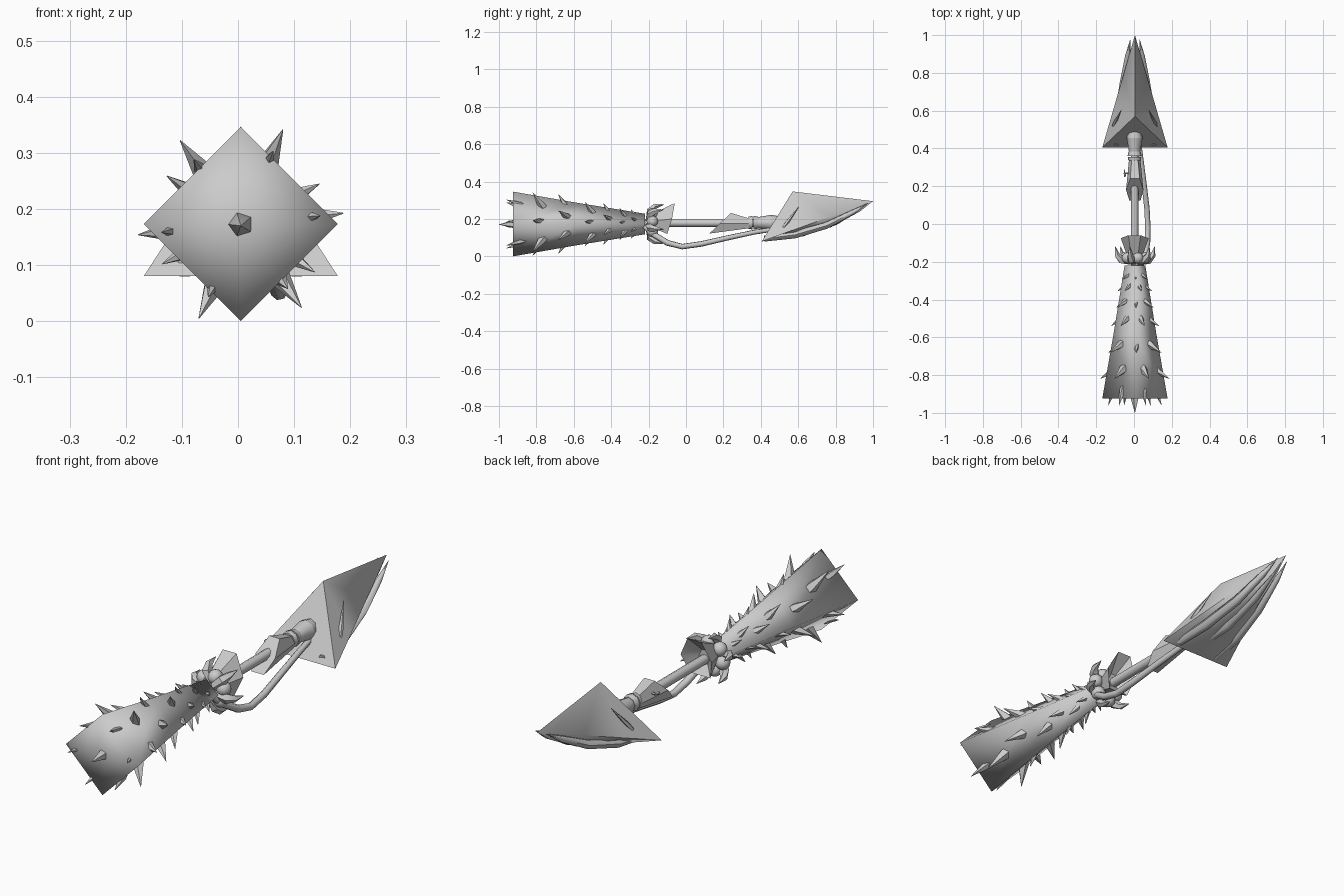
import bpy, bmesh, math
from mathutils import Vector

if "Cube" in bpy.data.objects:
    bpy.data.objects.remove(bpy.data.objects["Cube"])

CX, CZ = 0.005, 0.173          # long axis of the weapon
grey = bpy.data.materials.new("grey")
grey.diffuse_color = (0.6, 0.6, 0.6, 1)
grey.use_nodes = True
grey.node_tree.nodes["Principled BSDF"].inputs["Base Color"].default_value = grey.diffuse_color


def finish(name, bm, smooth=None):
    """Turn a bmesh into an object; smooth is the sharp-edge angle in degrees."""
    bmesh.ops.recalc_face_normals(bm, faces=bm.faces)
    me = bpy.data.meshes.new(name)
    bm.to_mesh(me)
    bm.free()
    me.materials.append(grey)
    ob = bpy.data.objects.new(name, me)
    bpy.context.collection.objects.link(ob)
    if smooth:
        bpy.ops.object.select_all(action='DESELECT')
        ob.select_set(True)
        bpy.context.view_layer.objects.active = ob
        if smooth >= 180:
            bpy.ops.object.shade_smooth()
        else:
            bpy.ops.object.shade_smooth_by_angle(angle=math.radians(smooth))
    return ob


def loft(bm, rings, cap=True):
    """Skin a list of rings; the ends close onto a centre vertex."""
    vs = [[bm.verts.new(p) for p in r] for r in rings]
    n = len(vs[0])
    for a, b in zip(vs, vs[1:]):
        for i in range(n):
            j = (i + 1) % n
            bm.faces.new((a[i], a[j], b[j], b[i]))
    if cap:
        for r in (vs[0], vs[-1]):
            c = bm.verts.new(sum((v.co for v in r), Vector()) / n)
            for i in range(n):
                bm.faces.new((r[i], r[(i + 1) % n], c))


def tube(bm, path, radii, n=6):
    """Sweep an n-sided section along a path with varying radius."""
    pts = [Vector(p) for p in path]
    rings = []
    for k, p in enumerate(pts):
        t = (pts[min(k + 1, len(pts) - 1)] - pts[max(k - 1, 0)]).normalized()
        ref = Vector((0, 0, 1)) if abs(t.z) < 0.9 else Vector((1, 0, 0))
        u = t.cross(ref).normalized()
        w = u.cross(t)
        rings.append([p + radii[k] * (u * math.cos(2 * math.pi * i / n)
                                      + w * math.sin(2 * math.pi * i / n)) for i in range(n)])
    loft(bm, rings)


def spike(bm, base, tip, r, n=5):
    """Five-sided thorn, widest a little above its root."""
    b, t = Vector(base), Vector(tip)
    tube(bm, [b, b.lerp(t, 0.25), t], [r * 0.8, r, 0.0008], n)


def polar(deg, r, y):
    a = math.radians(deg)
    return Vector((CX + r * math.cos(a), y, CZ + r * math.sin(a)))


def ring(y, r, n=4, start=0):
    return [polar(start + 360 * i / n, r, y) for i in range(n)]


# Square club head, corners up, down, left and right
bm = bmesh.new()
loft(bm, [ring(-0.925, 0.173), ring(-0.58, 0.113), ring(-0.22, 0.055)])
finish("club_head", bm, 180)

# Thorns: staggered rings of six, shrinking toward the shaft
bm = bmesh.new()
rows = [(-0.80, 0.184, 0.024), (-0.665, 0.157, 0.021), (-0.525, 0.127, 0.018),
        (-0.43, 0.110, 0.015), (-0.345, 0.092, 0.013), (-0.285, 0.078, 0.011)]
for k, (y, r, w) in enumerate(rows):
    for i in range(6):
        a = 6 + 60 * i + (21 if k % 2 else 0)
        spike(bm, polar(a, r * 0.42, y + w * 2), polar(a, r, y - w * 0.8), w)
for i in range(6):
    spike(bm, polar(6 + 60 * i, 0.105, -0.86), polar(6 + 60 * i, 0.142, -0.96), 0.016)
spike(bm, (CX, -0.90, CZ), (CX, -1.0, CZ - 0.003), 0.022)
finish("club_thorns", bm, 40)

# Beads and claws where the club joins the shaft
bm = bmesh.new()
for i in range(6):
    c = polar(15 + 60 * i, 0.055, -0.18)
    g = bmesh.ops.create_icosphere(bm, subdivisions=2, radius=0.031)
    bmesh.ops.translate(bm, verts=g["verts"], vec=c)
finish("collar_beads", bm, 180)
bm = bmesh.new()
for i in range(6):
    a = 45 + 60 * i
    tube(bm, [polar(a, 0.03, -0.20), polar(a, 0.075, -0.19),
              polar(a, 0.098, -0.165), polar(a, 0.108, -0.118)],
         [0.018, 0.022, 0.015, 0.001], 5)
finish("collar_claws", bm, 40)

# Flared cup, its rim raised on the top side
bm = bmesh.new()
rim = [(-0.045, -0.10, 0.12), (0.05, -0.10, 0.12), (0.078, -0.075, 0.20),
       (0.035, -0.06, 0.285), (-0.03, -0.06, 0.285), (-0.07, -0.075, 0.20)]
root = [(CX + (x - CX) * 0.5, -0.18, 0.18 + (z - 0.18) * 0.45) for x, y, z in rim]
loft(bm, [root, rim, [(CX + (x - CX) * 0.35, -0.13, 0.18 + (z - 0.18) * 0.35)
                      for x, y, z in rim]])
finish("flared_cup", bm, 35)

# Shaft and its bindings
bm = bmesh.new()
tube(bm, [(0.003, -0.24, 0.178), (0.003, 0.52, 0.178)], [0.02, 0.02], 8)
finish("shaft", bm, 50)
bm = bmesh.new()
for y0, y1, r0, r1 in [(0.335, 0.355, 0.033, 0.036), (0.36, 0.385, 0.037, 0.032),
                       (0.385, 0.455, 0.03, 0.042), (0.455, 0.49, 0.042, 0.036)]:
    tube(bm, [(0.003, y0, 0.18), (0.003, y1, 0.18)], [r0, r1], 8)
finish("shaft_bindings", bm, 50)

# Faceted sleeve with a slanted front edge
bm = bmesh.new()
front = [(-0.025, 0.125, 0.122), (0.035, 0.125, 0.122), (0.05, 0.18, 0.175),
         (0.03, 0.24, 0.232), (-0.02, 0.24, 0.232), (-0.042, 0.18, 0.175)]
loft(bm, [front, [(0.003 + (x - 0.003) * 0.65, 0.345, 0.175 + (z - 0.175) * 0.45)
                  for x, y, z in front]])
finish("slanted_sleeve", bm, 35)
bm = bmesh.new()
spike(bm, (0, 0.265, 0.19), (-0.06, 0.27, 0.195), 0.008)
spike(bm, (-0.048, 0.25, 0.195), (-0.052, 0.29, 0.195), 0.006)
finish("small_twig", bm, 40)

# Bent root hanging below the shaft
bm = bmesh.new()
tube(bm, [(0.035, -0.22, 0.16), (0.055, -0.17, 0.115), (0.07, -0.10, 0.072), (0.073, -0.02, 0.052),
          (0.068, 0.08, 0.066), (0.052, 0.22, 0.098), (0.035, 0.36, 0.128), (0.02, 0.47, 0.145)],
     [0.016, 0.016, 0.016, 0.015, 0.015, 0.014, 0.013, 0.012], 7)
finish("hanging_root", bm, 60)

# Spade head: slanted triangular back, ridged top, bulging underside
bm = bmesh.new()
apex, tip = Vector((CX, 0.57, 0.347)), Vector((CX, 1.0, 0.295))
left, right = Vector((-0.168, 0.405, 0.08)), Vector((0.178, 0.405, 0.08))
va, vt, vl, vr = (bm.verts.new(p) for p in (apex, tip, left, right))
under = []
for f, drop in [(0, 0.0), (0.3, 0.045), (0.62, 0.058), (0.88, 0.03)]:
    e = left.lerp(tip, f), right.lerp(tip, f)
    row = []
    for s, d in [(0, 0), (0.28, 1), (0.5, 0.55), (0.72, 1), (1, 0)]:
        p = e[0].lerp(e[1], s)
        p.z -= drop * d
        row.append((vl if s == 0 else vr) if f == 0 and s in (0, 1) else bm.verts.new(p))
    under.append(row)
for a, b in zip(under, under[1:]):
    for i in range(4):
        bm.faces.new((a[i], a[i + 1], b[i + 1], b[i]))
for i in range(4):
    bm.faces.new((under[-1][i], under[-1][i + 1], vt))
    bm.faces.new((under[0][i], under[0][i + 1], va))
for s in (0, -1):                                    # sloping sides
    edge = [r[s] for r in under] + [vt]
    for a, b in zip(edge, edge[1:]):
        bm.faces.new((a, b, va))
finish("spade_head", bm, 75)

# Long ribs under the spade and short thorns through its sides
bm = bmesh.new()
for s in (-1, 1):
    tube(bm, [(CX + s * x, y, z) for x, y, z in
              [(0.10, 0.42, 0.095), (0.085, 0.58, 0.115), (0.06, 0.75, 0.165),
               (0.038, 0.89, 0.235), (0.025, 0.975, 0.285)]],
         [0.018, 0.022, 0.02, 0.014, 0.001], 6)
tube(bm, [(CX, 0.44, 0.11), (CX, 0.62, 0.125), (CX, 0.8, 0.185), (CX, 0.93, 0.26), (CX, 0.985, 0.29)],
     [0.015, 0.022, 0.02, 0.013, 0.001], 6)
finish("spade_ribs", bm, 60)
bm = bmesh.new()
for s in (-1, 1):
    spike(bm, (CX + s * 0.115, 0.52, 0.155), (CX + s * 0.072, 0.605, 0.268), 0.01)
finish("spade_thorns", bm, 40)
